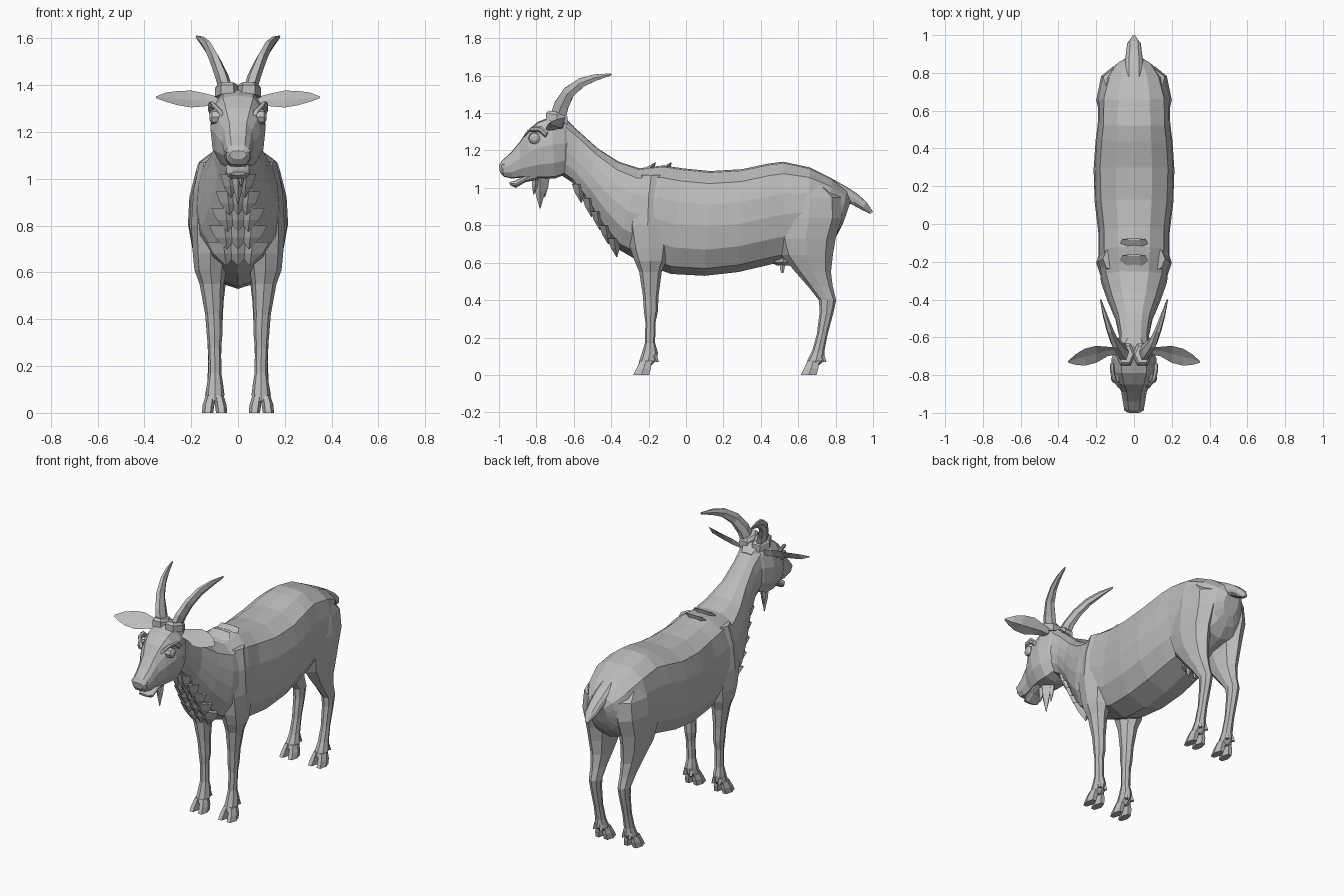
import bpy, bmesh, math
from mathutils import Vector as V

coat = bpy.data.materials.new("grey coat")
coat.diffuse_color = (0.5, 0.5, 0.5, 1)


def loft(name, groups, mirror=False):
    """Skin one or more lists of rings into a single flat-shaded object."""
    bm = bmesh.new()
    for rings in groups:
        loops = [[bm.verts.new(p) for p in r] for r in rings]
        n = len(loops[0])
        for a, b in zip(loops, loops[1:]):
            for i in range(n):
                j = (i + 1) % n
                bm.faces.new((a[i], a[j], b[j], b[i]))
        bm.faces.new(loops[0])
        bm.faces.new(loops[-1])
    bmesh.ops.recalc_face_normals(bm, faces=bm.faces)
    me = bpy.data.meshes.new(name)
    bm.to_mesh(me)
    bm.free()
    me.materials.append(coat)
    ob = bpy.data.objects.new(name, me)
    bpy.context.collection.objects.link(ob)
    if mirror:
        ob.modifiers.new("mirror", 'MIRROR').use_mirror_merge = False
    return ob


def oval(c, u, v, n=8):
    c, u, v = V(c), V(u), V(v)
    return [c + u * math.cos(2 * math.pi * i / n) + v * math.sin(2 * math.pi * i / n)
            for i in range(n)]


def slab(yt, zt, yb, zb, w, half):
    """Cross-section hanging between a top and a bottom point."""
    pts = half + [(-x, t) for x, t in reversed(half[1:-1])]
    return [V((x * w, yb + (yt - yb) * t, zb + (zt - zb) * t)) for x, t in pts]


def leg_ring(z, y0, y1, x, hw, n=8):
    return oval((x, (y0 + y1) / 2, z), (hw, 0, 0), (0, (y1 - y0) / 2, 0), n)


def tuft(base, tip, w, d):
    """Pointed lock of hair."""
    b, t = V(base), V(tip)
    m = b.lerp(t, 0.5)
    return [oval(b, (w, 0, 0), (0, d, 0), 4), oval(m, (w * .7, 0, 0), (0, d * .7, 0), 4),
            oval(t, (.002, 0, 0), (0, .002, 0), 4)]


# Neck and torso
BARREL = [(0, 1), (.45, .985), (.84, .88), (.97, .68), (1, .47), (.9, .25), (.6, .07), (0, 0)]
torso = [(-.64, 1.36, -.67, 1.07, .085), (-.57, 1.30, -.61, 1.03, .08),
         (-.47, 1.21, -.54, .94, .098), (-.36, 1.14, -.45, .79, .14),
         (-.25, 1.105, -.36, .67, .175), (-.12, 1.12, -.22, .59, .188),
         (-.02, 1.105, -.08, .54, .188), (.13, 1.09, .10, .53, .208),
         (.30, 1.10, .28, .55, .214), (.44, 1.13, .45, .59, .203),
         (.52, 1.14, .54, .61, .192), (.66, 1.11, .66, .66, .19),
         (.78, 1.05, .76, .69, .155), (.86, .985, .81, .75, .10),
         (.885, .94, .84, .81, .05)]
loft("body", [[slab(*s, BARREL) for s in torso]])

# Head
SKULL = [(0, 1), (.55, .98), (.86, .80), (1, .55), (.92, .25), (.6, .03), (0, 0)]
head = [(-1.0, 1.12, -.995, 1.085, .036), (-.985, 1.145, -.975, 1.06, .052),
        (-.94, 1.185, -.93, 1.05, .06), (-.89, 1.245, -.88, 1.055, .068),
        (-.85, 1.305, -.83, 1.05, .095), (-.79, 1.355, -.77, 1.05, .118),
        (-.72, 1.38, -.70, 1.05, .118), (-.65, 1.375, -.65, 1.07, .095),
        (-.60, 1.33, -.62, 1.12, .06)]
loft("head", [[slab(*s, SKULL) for s in head]])
jaw = [(-.945, 1.03, -.94, 1.015, .03), (-.91, 1.04, -.91, 1.0, .048),
       (-.87, 1.06, -.86, 1.03, .05), (-.80, 1.09, -.79, 1.045, .06)]
loft("lower_jaw", [[slab(*s, SKULL) for s in jaw]])

# Eyes, brow ridges and nostril rims
loft("eye", [[oval((x, -.81, 1.265), (0, r, 0), (0, 0, r)) for x, r in
              ((.08, .034), (.112, .03), (.122, .014))]], True)
loft("brow", [[oval((x, y, z), (.012, 0, .008), (0, .008, .014), 6) for x, y, z in
               ((.075, -.86, 1.285), (.104, -.83, 1.315), (.115, -.78, 1.315),
                (.116, -.745, 1.285))]], True)
loft("nostril", [[oval((x, -.975, 1.115), (0, r, 0), (0, 0, r), 6) for x, r in
                  ((.03, .02), (.052, .012))]], True)

# Ears: cupped leaves running outwards
ear = []
for x, yb, zb, yf, zf in ((.085, -.65, 1.35, -.69, 1.315), (.14, -.65, 1.365, -.70, 1.31),
                          (.20, -.645, 1.377, -.735, 1.305), (.26, -.66, 1.375, -.75, 1.315),
                          (.31, -.69, 1.368, -.745, 1.33), (.35, -.727, 1.352, -.734, 1.345)):
    b, f = V((x, yb, zb)), V((x, yf, zf))
    m, up = (b + f) / 2, V((0, .012, -.016)) * min(1, (b - f).length / .06)
    ear.append([b, m + up * .2, f, m + up * 1.1])
loft("ear", [ear], True)

# Horns sweeping up, back and out
path = [(.045, -.69, 1.36), (.07, -.667, 1.44), (.10, -.628, 1.51), (.128, -.56, 1.563),
        (.153, -.485, 1.59), (.177, -.40, 1.607)]
horn = []
for i, (p, r) in enumerate(zip(path, (.05, .045, .037, .029, .02, .006))):
    t = (V(path[min(i + 1, 5)]) - V(path[max(i - 1, 0)])).normalized()
    side = V((1, 0, 0)) - t * t.x
    side.normalize()
    horn.append(oval(p, side * r * .62, side.cross(t) * r, 6))
collar = [oval((.045, -.69, z), (r * .8, 0, 0), (0, r, -.2 * r), 6)
          for z, r in ((1.35, .068), (1.39, .066), (1.405, .05))]
loft("horn", [horn, collar], True)

# Beard and hair tufts
loft("beard", [tuft((0, -.78, 1.07), (0, -.78, .89), .034, .04),
               tuft((.018, -.80, 1.06), (.012, -.815, .965), .02, .022),
               tuft((-.018, -.75, 1.06), (-.014, -.755, .95), .02, .022)])
loft("throat_hair", [tuft((x, y, z), (x * .8, y + .015, z - .1), w, .035)
                     for y, z, w in ((-.575, 1.02, .04), (-.52, .945, .05), (-.475, .875, .06),
                                     (-.43, .80, .065), (-.385, .73, .07))
                     for x in (-w * .9, 0, w * .9)])
loft("withers_hair", [[oval((0, y, 1.10), (.08, 0, 0), (0, .035, 0), 6),
                       oval((0, y + .035, 1.135), (.06, 0, 0), (0, .004, 0), 6)]
                      for y in (-.20, -.115)])

# Legs, each from shoulder or hip to fetlock
front = [(1.07, -.25, -.12, .10, .065), (.95, -.30, -.10, .105, .085),
         (.80, -.32, -.09, .11, .09), (.68, -.30, -.09, .118, .075),
         (.61, -.275, -.105, .118, .068), (.55, -.25, -.13, .112, .052),
         (.42, -.23, -.147, .104, .036), (.34, -.225, -.15, .10, .034),
         (.28, -.217, -.163, .10, .028), (.17, -.22, -.165, .098, .027),
         (.12, -.235, -.15, .098, .035), (.08, -.248, -.155, .098, .04),
         (.05, -.255, -.185, .098, .036)]
hind = [(1.05, .51, .72, .085, .075), (.95, .49, .83, .10, .09), (.84, .48, .835, .11, .09),
        (.73, .48, .80, .115, .08), (.64, .51, .785, .113, .068), (.55, .585, .775, .106, .053),
        (.47, .655, .785, .102, .04), (.40, .71, .803, .10, .035), (.34, .715, .79, .10, .032),
        (.22, .70, .758, .10, .027), (.13, .675, .74, .10, .031),
        (.08, .65, .742, .10, .04), (.05, .64, .71, .10, .036)]
for label, rings, off in (("front", front, 0), ("hind", hind, .895)):
    loft(label + "_leg", [[leg_ring(*r) for r in rings]], True)
    toes, claws = [], []
    for s in (-1, 1):
        # Split hoof and dewclaw
        toes.append([leg_ring(.075, -.25 + off, -.18 + off, .1 + s * .018, .02, 6),
                     leg_ring(.035, -.27 + off, -.182 + off, .1 + s * .026, .025, 6),
                     leg_ring(0, -.288 + off, -.19 + off, .1 + s * .03, .024, 6)])
        claws.append([leg_ring(.105, -.185 + off, -.155 + off, .1 + s * .018, .013, 4),
                      leg_ring(.07, -.17 + off, -.145 + off, .1 + s * .022, .01, 4)])
    loft(label + "_hoof", toes, True)
    loft(label + "_dewclaw", claws, True)

# Tail
tail = [(.78, 1.05, .79, .97, .05), (.86, 1.005, .83, .935, .05), (.92, .965, .89, .91, .042),
        (.965, .925, .945, .88, .036), (1.0, .872, .985, .862, .008)]
loft("tail", [[slab(*s, SKULL) for s in tail]])

# Udder and teats
loft("udder", [[oval((0, .52, z), (r, 0, 0), (0, r, 0)) for z, r in
                ((.65, .075), (.60, .06), (.585, .035))]])
loft("teat", [[oval((.025, .515, z), (r, 0, 0), (0, r, 0), 6) for z, r in
               ((.60, .018), (.565, .013), (.545, .006))]], True)
